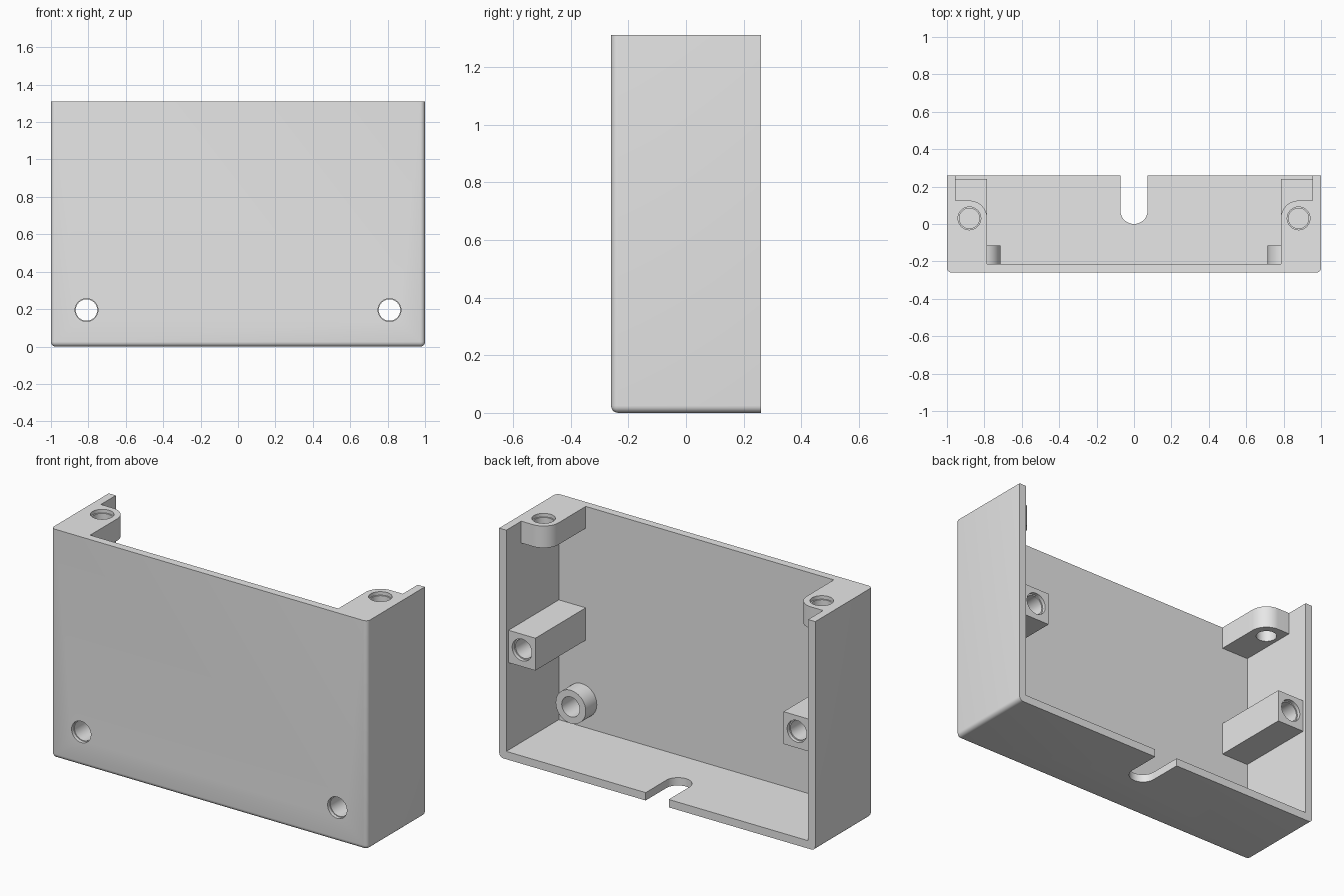
import bpy, bmesh, math
from mathutils import Matrix, Vector

cube = bpy.data.objects.get("Cube")
if cube:
    bpy.data.objects.remove(cube)

grey = bpy.data.materials.new("light grey plastic")
grey.use_nodes = True
grey.diffuse_color = (0.8, 0.8, 0.8, 1)
grey.node_tree.nodes["Principled BSDF"].inputs["Base Color"].default_value = (0.8, 0.8, 0.8, 1)

W, D, H = 1.0, 0.26, 1.31      # half width, half depth, height
T = 0.045                      # wall thickness
IN_X, IN_Y = W - T, T - D      # inner faces of the side and front walls
POST_X = 0.785                 # inner side of posts and corner tabs


def finish(name, bm):
    bmesh.ops.recalc_face_normals(bm, faces=bm.faces)
    mesh = bpy.data.meshes.new(name)
    bm.to_mesh(mesh)
    bm.free()
    mesh.materials.append(grey)
    obj = bpy.data.objects.new(name, mesh)
    bpy.context.collection.objects.link(obj)
    return obj


def box(name, lo, hi, bevel=None):
    bm = bmesh.new()
    bmesh.ops.create_cube(bm, size=1)
    for v in bm.verts:
        v.co = [l + (h - l) * (c + 0.5) for l, h, c in zip(lo, hi, v.co)]
    if bevel:
        edges = [e for e in bm.edges if bevel(*[v.co for v in e.verts])]
        bmesh.ops.bevel(bm, geom=edges, offset=0.025, segments=5,
                        profile=0.5, affect='EDGES')
    return finish(name, bm)


def prism(name, outline, z0, z1):
    bm = bmesh.new()
    face = bm.faces.new([bm.verts.new((x, y, z0)) for x, y in outline])
    top = bmesh.ops.extrude_face_region(bm, geom=[face])["geom"]
    bmesh.ops.translate(bm, vec=(0, 0, z1 - z0),
                        verts=[v for v in top if isinstance(v, bmesh.types.BMVert)])
    return finish(name, bm)


def rod(name, start, end, radius):
    a, b = Vector(start), Vector(end)
    bm = bmesh.new()
    turn = (b - a).to_track_quat('Z', 'Y').to_matrix().to_4x4()
    bmesh.ops.create_cone(bm, cap_ends=True, segments=48, radius1=radius, radius2=radius,
                          depth=(b - a).length,
                          matrix=Matrix.Translation((a + b) / 2) @ turn)
    return finish(name, bm)


def arc(cx, cy, r, a0, a1, n=16):
    angles = [math.radians(a0 + (a1 - a0) * i / n) for i in range(n + 1)]
    return [(cx + r * math.cos(a), cy + r * math.sin(a)) for a in angles]


def combine(target, other, operation):
    mod = target.modifiers.new(operation.lower(), 'BOOLEAN')
    mod.operation, mod.object, mod.solver = operation, other, 'EXACT'
    bpy.context.view_layer.objects.active = target
    bpy.ops.object.modifier_apply(modifier=mod.name)
    bpy.data.objects.remove(other)


def drill(target, start, end, radius, rim=0.007):
    # hole with a shallow, slightly wider rim at its mouth
    a, b = Vector(start), Vector(end)
    out = (b - a).normalized()
    combine(target, rod("hole_cutter", a, b + out * 0.02, radius - rim), 'DIFFERENCE')
    combine(target, rod("rim_cutter", b - out * 0.02, b + out * 0.02, radius), 'DIFFERENCE')


def rounded(p, q):
    # bottom side edges, front upright edges and front bottom edge
    low = p.z < 0.01 and q.z < 0.01
    front = p.y < 0.01 - D and q.y < 0.01 - D
    side = abs(p.x + q.x) > 1.9
    return (low and side) or (front and side) or (low and front)


# Shell, open at the back and the top
shell = box("enclosure_shell", (-W, -D, 0), (W, D, H), rounded)
combine(shell, box("cavity_cutter", (-IN_X, IN_Y, T), (IN_X, D + 1, H + 1)), 'DIFFERENCE')

# Cable slot in the floor
slot = [(0.073, D + 0.1)] + arc(0, 0.073, 0.073, 0, -180, 24) + [(-0.073, D + 0.1)]
combine(shell, prism("slot_cutter", slot, -0.1, T + 0.1), 'DIFFERENCE')

for s in (1, -1):
    # Long screw post beside each side wall
    xs = sorted((s * POST_X, s * (IN_X + 0.02)))
    combine(shell, box("screw_post", (xs[0], IN_Y - 0.02, 0.545), (xs[1], 0.24, 0.73)), 'UNION')
    drill(shell, (s * 0.87, -0.1, 0.64), (s * 0.87, 0.24, 0.64), 0.062)

    # Rounded tab in each top corner
    tab = [(IN_X + 0.02, IN_Y - 0.02), (IN_X + 0.02, 0.125)]
    tab += arc(0.88, 0.03, 0.095, 90, 180) + [(POST_X, IN_Y - 0.02)]
    combine(shell, prism("corner_tab", [(s * x, y) for x, y in tab], H - 0.125, H), 'UNION')
    drill(shell, (s * 0.88, 0.03, H - 0.2), (s * 0.88, 0.03, H), 0.061)

    # Round boss behind each front hole
    combine(shell, rod("front_boss", (s * 0.81, IN_Y - 0.02, 0.195),
                       (s * 0.81, -0.115, 0.195), 0.095), 'UNION')
    drill(shell, (s * 0.81, 0.1, 0.195), (s * 0.81, -D, 0.195), 0.061, 0.004)

bpy.ops.object.select_all(action='DESELECT')
shell.select_set(True)
bpy.context.view_layer.objects.active = shell
bpy.ops.object.shade_smooth_by_angle(angle=math.radians(30))
